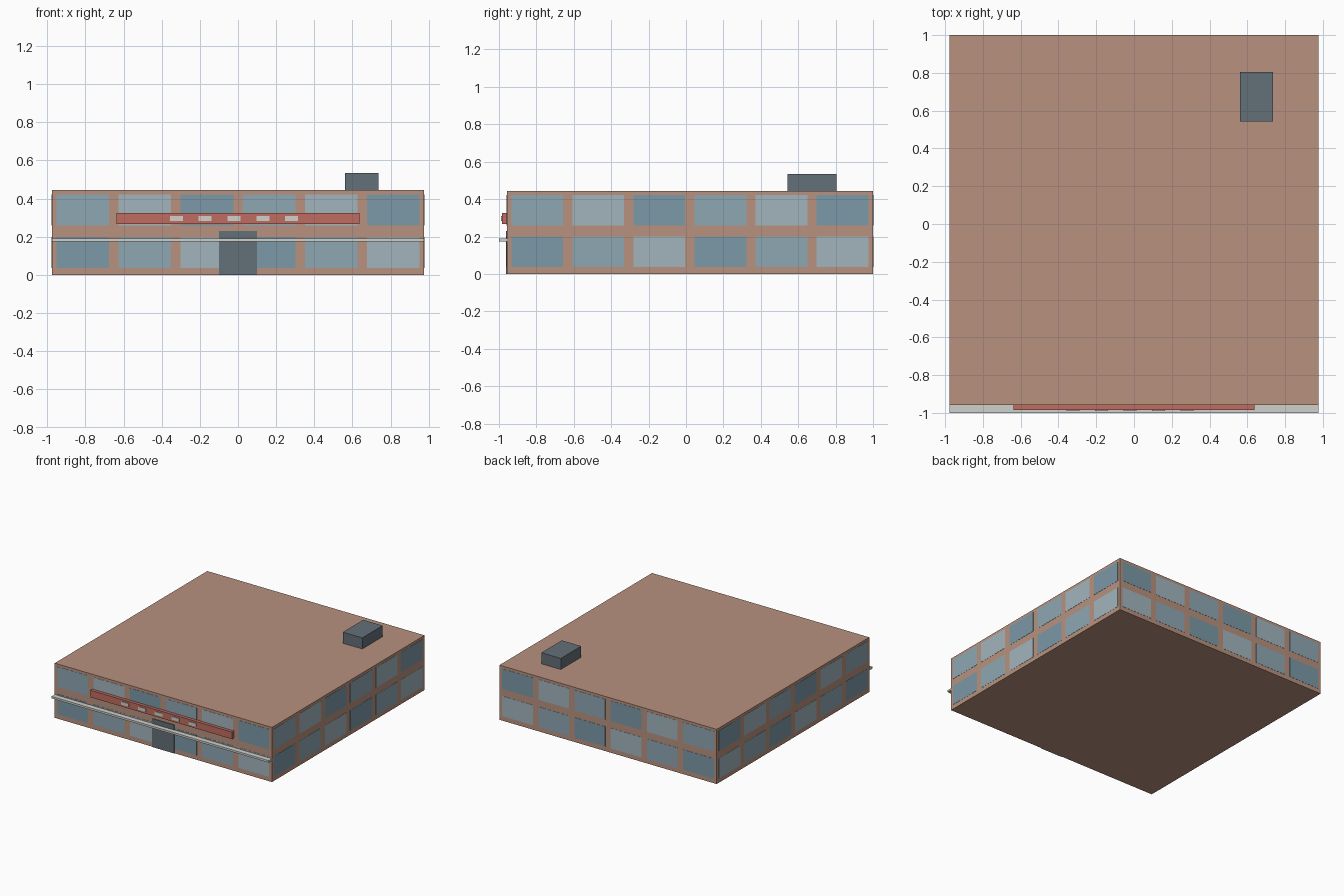
import bpy

if "Cube" in bpy.data.objects:
    bpy.data.objects.remove(bpy.data.objects["Cube"])

W, Y0, Y1, H = 0.976, -0.958, 1.0, 0.444   # half width, front, back, height


def material(name, rgb):
    lin = [((c / 255 + 0.055) / 1.055) ** 2.4 for c in rgb]
    m = bpy.data.materials.new(name)
    m.diffuse_color = (*lin, 1)
    m.use_nodes = True
    m.node_tree.nodes["Principled BSDF"].inputs["Base Color"].default_value = m.diffuse_color
    return m


brick = material("brick", (184, 146, 127))
slate = material("slate", (100, 112, 120))
red = material("red", (192, 108, 96))
pale = material("pale", (208, 208, 203))
glass = [material("glass_mid", (143, 167, 180)),
         material("glass_light", (162, 181, 189)),
         material("glass_dark", (124, 153, 168))]


def box(name, x, y, z, mat):
    """Box from (min, max) ranges on each axis."""
    verts = [(a, b, c) for a in x for b in y for c in z]
    faces = [(0, 1, 3, 2), (4, 6, 7, 5), (0, 4, 5, 1),
             (2, 3, 7, 6), (0, 2, 6, 4), (1, 5, 7, 3)]
    me = bpy.data.meshes.new(name)
    me.from_pydata(verts, [], faces)
    me.materials.append(mat)
    ob = bpy.data.objects.new(name, me)
    bpy.context.collection.objects.link(ob)
    return ob


# Main block
box("building_body", (-W, W), (Y0, Y1), (0, H), brick)

# Two rows of six windows on every wall
T = 0.0015
for row, z in enumerate([(0.036, 0.200), (0.258, 0.422)]):
    for col in range(6):
        mat = glass[(col + 2 * (1 - row)) % 3]
        cx = -W + 2 * W * (col + 0.5) / 6
        cy = Y0 + (Y1 - Y0) * (col + 0.5) / 6
        xr, yr = (cx - 0.138, cx + 0.138), (cy - 0.138, cy + 0.138)
        tag = f"{row + 1}_{col + 1}"
        box(f"front_window_{tag}", xr, (Y0 - T, Y0), z, mat)
        box(f"back_window_{tag}", xr, (Y1, Y1 + T), z, mat)
        box(f"left_window_{tag}", (-W - T, -W), yr, z, mat)
        box(f"right_window_{tag}", (W, W + T), yr, z, mat)

# Entrance door and canopy strip
box("door", (-0.10, 0.10), (Y0 - 0.005, Y0), (0, 0.23), slate)
box("canopy", (-W, W), (-1.0, Y0), (0.174, 0.19), pale)

# Sign board with plain pale blocks
box("sign_board", (-0.637, 0.637), (-0.985, Y0), (0.268, 0.325), red)
for i in range(5):
    cx = -0.323 + 0.151 * i
    box(f"sign_block_{i + 1}", (cx - 0.034, cx + 0.034),
        (-0.99, -0.985), (0.284, 0.310), pale)

# Rooftop unit
box("roof_unit", (0.562, 0.737), (0.542, 0.804), (H, 0.534), slate)
